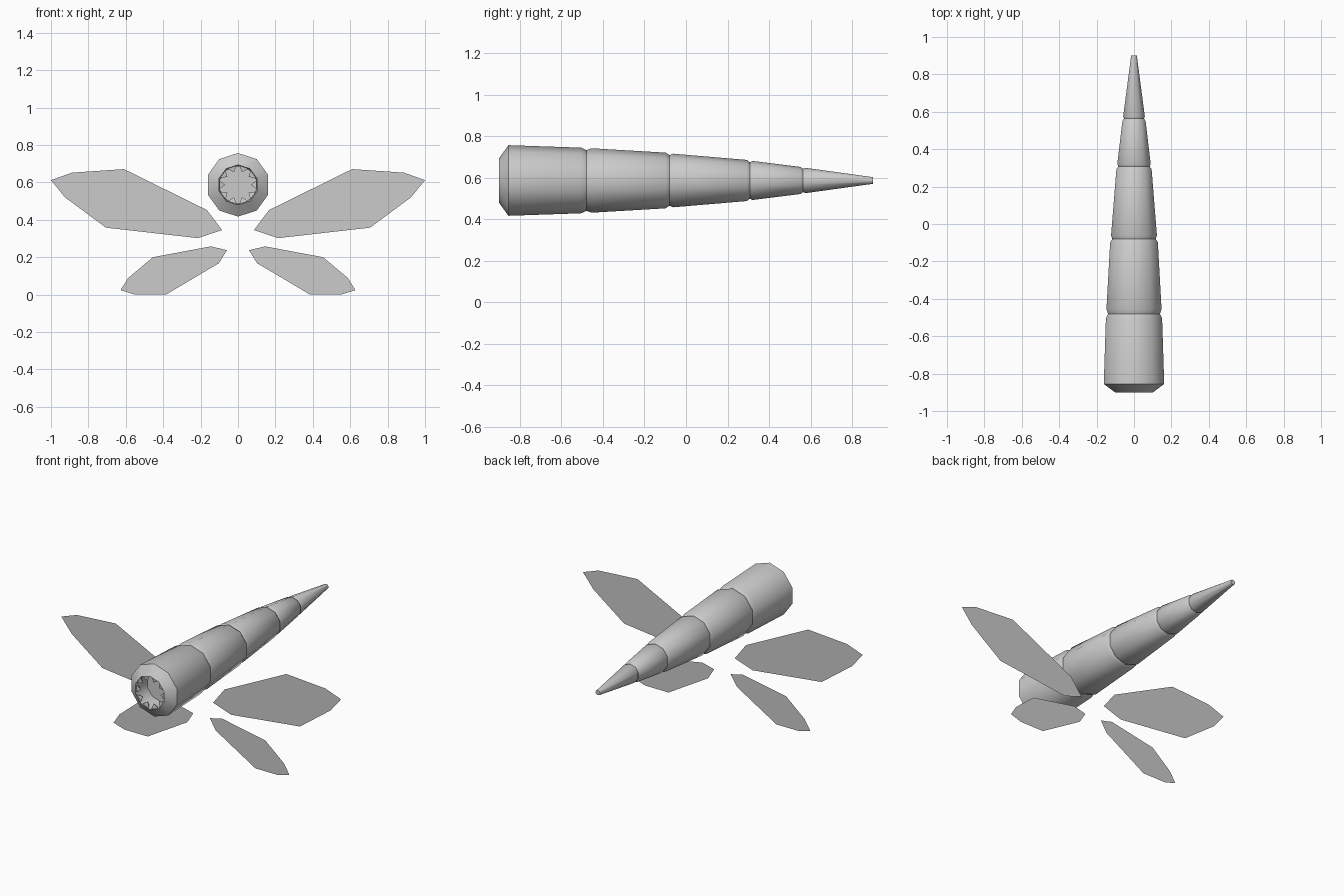
import bpy, bmesh, math
from mathutils import Vector

if "Cube" in bpy.data.objects:
    bpy.data.objects.remove(bpy.data.objects["Cube"])

SIDES = 10
AXIS_Z = 0.587

grey = bpy.data.materials.new("light_grey")
grey.diffuse_color = (0.6, 0.6, 0.6, 1)
grey.use_nodes = True
grey.node_tree.nodes["Principled BSDF"].inputs["Base Color"].default_value = grey.diffuse_color


def finish(name, bm, normals=True):
    if normals:
        bmesh.ops.recalc_face_normals(bm, faces=bm.faces)
    me = bpy.data.meshes.new(name)
    bm.to_mesh(me)
    bm.free()
    me.materials.append(grey)
    ob = bpy.data.objects.new(name, me)
    bpy.context.collection.objects.link(ob)
    return ob


def around(y, r, turn):
    """Point on a circle about the body axis; turn counts sides from the top."""
    a = turn * 2 * math.pi / SIDES
    return Vector((r * math.sin(a), y, AXIS_Z + r * math.cos(a)))


# Body: mouth cavity, rim, then tapering segments separated by grooves (y, radius)
profile = [(-0.79, 0.100), (-0.90, 0.107), (-0.855, 0.170),
           (-0.505, 0.158), (-0.48, 0.146), (-0.455, 0.155),
           (-0.098, 0.134), (-0.08, 0.122), (-0.062, 0.129),
           (0.293, 0.099), (0.307, 0.088), (0.321, 0.094),
           (0.552, 0.065), (0.563, 0.056), (0.575, 0.061),
           (0.90, 0.016)]
bm = bmesh.new()
rings = [[bm.verts.new(around(y, r, i)) for i in range(SIDES)] for y, r in profile]
for a, b in zip(rings, rings[1:]):
    for i in range(SIDES):
        j = (i + 1) % SIDES
        bm.faces.new((a[i], a[j], b[j], b[i]))
bm.faces.new(rings[0])
bm.faces.new(rings[-1])
body = finish("body", bm)
bpy.context.view_layer.objects.active = body
body.select_set(True)
bpy.ops.object.shade_smooth_by_angle(angle=math.radians(40))
body.select_set(False)

# Teeth: one small inward-pointing spike on each side of the mouth rim
bm = bmesh.new()
for i in range(SIDES):
    left = bm.verts.new(around(-0.895, 0.103, i + 0.12))
    right = bm.verts.new(around(-0.895, 0.103, i + 0.88))
    back = bm.verts.new(around(-0.865, 0.100, i + 0.5))
    tip = bm.verts.new(around(-0.89, 0.070, i + 0.5))
    for f in ((left, right, tip), (right, back, tip), (back, left, tip), (left, back, right)):
        bm.faces.new(f)
finish("teeth", bm)

# Wings: flat outlines (x, z), mirrored to both sides
upper = [(0.085, 0.345), (0.166, 0.452), (0.61, 0.671), (0.888, 0.652),
         (1.0, 0.612), (0.925, 0.52), (0.706, 0.358), (0.214, 0.302)]
lower = [(0.059, 0.237), (0.144, 0.258), (0.455, 0.2), (0.588, 0.088),
         (0.628, 0.024), (0.551, 0.0), (0.385, 0.0), (0.102, 0.168)]
for name, outline, y in (("upper_wing", upper, -0.376), ("lower_wing", lower, -0.372)):
    for side, s in (("right", 1), ("left", -1)):
        bm = bmesh.new()
        face = bm.faces.new([bm.verts.new((s * x, y, z)) for x, z in outline])
        face.normal_update()
        if face.normal.y > 0:
            face.normal_flip()
        finish(f"{name}_{side}", bm, normals=False)
